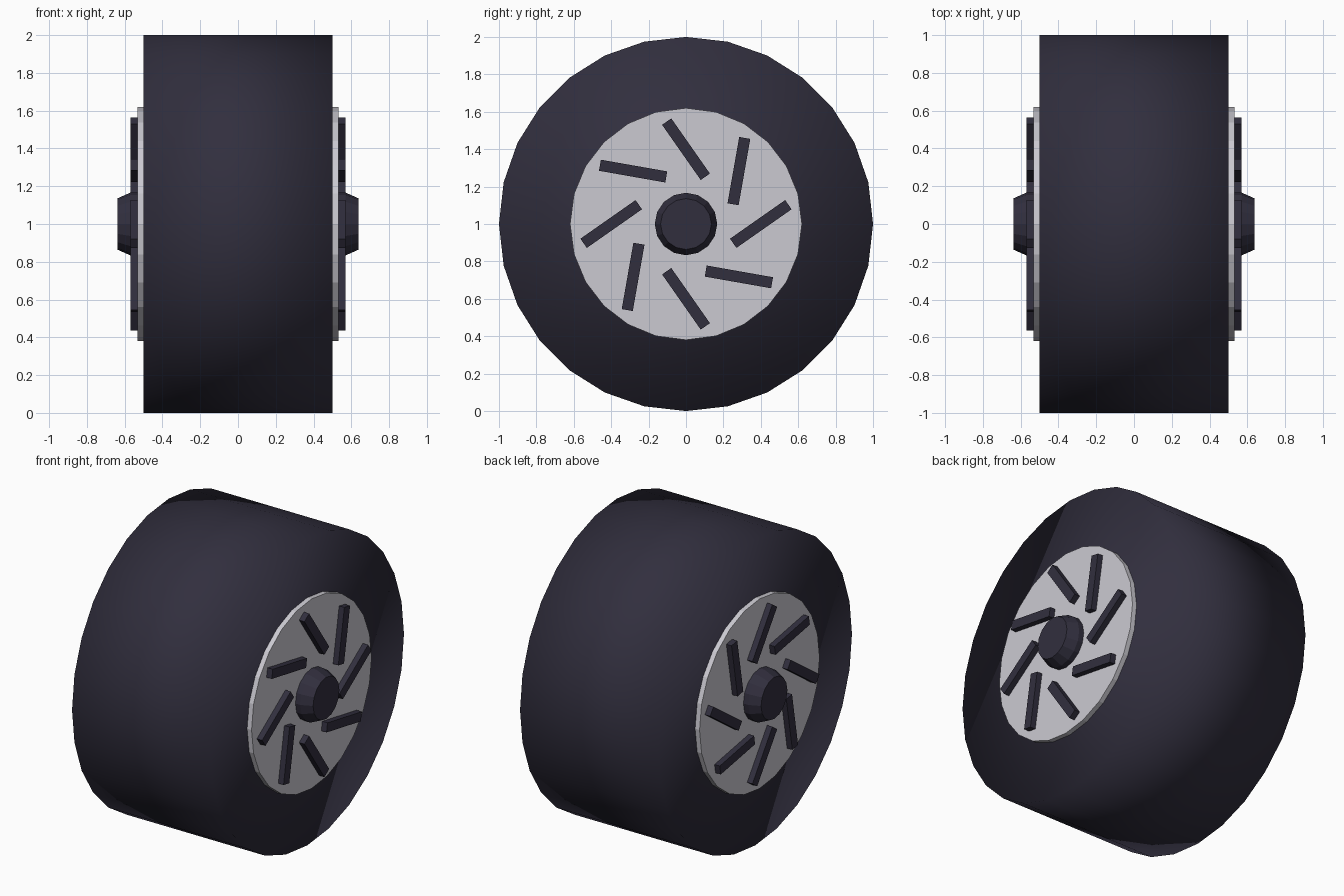
import bpy
import bmesh
from math import cos, sin, radians, tau
from mathutils import Matrix

cube = bpy.data.objects.get("Cube")
if cube:
    bpy.data.objects.remove(cube)


def material(name, rgb):
    mat = bpy.data.materials.new(name)
    mat.use_nodes = True
    colour = (*rgb, 1)
    mat.diffuse_color = colour
    mat.node_tree.nodes["Principled BSDF"].inputs["Base Color"].default_value = colour
    return mat


rubber = material("dark rubber", (0.031, 0.028, 0.048))
metal = material("pale metal", (0.60, 0.59, 0.64))


def add_object(name, bm, mat, mirrored=True):
    bmesh.ops.recalc_face_normals(bm, faces=bm.faces)
    mesh = bpy.data.meshes.new(name)
    bm.to_mesh(mesh)
    bm.free()
    mesh.materials.append(mat)
    obj = bpy.data.objects.new(name, mesh)
    obj.location.z = 1
    bpy.context.collection.objects.link(obj)
    if mirrored:
        mod = obj.modifiers.new("other side", "MIRROR")
        mod.use_clip = False
        mod.use_mirror_merge = False
    return obj


def lathe(profile, sides):
    """Closed solid turned around the x axis from (x, radius) points."""
    bm = bmesh.new()
    rings = []
    for x, r in profile:
        rings.append([bm.verts.new((x, r * cos(tau * i / sides), r * sin(tau * i / sides)))
                      for i in range(sides)])
    for a, b in zip(rings, rings[1:]):
        for i in range(sides):
            j = (i + 1) % sides
            bm.faces.new((a[i], a[j], b[j], b[i]))
    bm.faces.new(rings[0])
    bm.faces.new(rings[-1])
    return bm


# Tyre: soft shading runs over the rim onto the side walls
tyre = add_object("tyre", lathe([(-0.5, 1), (0.5, 1)], 28), rubber, mirrored=False)
tyre.data.shade_smooth()

# Wheel discs on both sides
add_object("wheel_disc", lathe([(0.49, 0.62), (0.532, 0.62)], 24), metal)

# Hub caps, tapered at the outer end
add_object("hub_cap", lathe([(0.52, 0.167), (0.568, 0.167), (0.638, 0.136)], 16), rubber)

# Slanted spokes in a ring
bm = bmesh.new()
for k in range(8):
    place = (Matrix.Rotation(tau * k / 8, 4, "X")
             @ Matrix.Translation((0.545, 0.4, 0))
             @ Matrix.Rotation(radians(35), 4, "X")
             @ Matrix.Diagonal((0.05, 0.36, 0.06, 1)))
    bmesh.ops.create_cube(bm, size=1, matrix=place)
add_object("spokes", bm, rubber)
